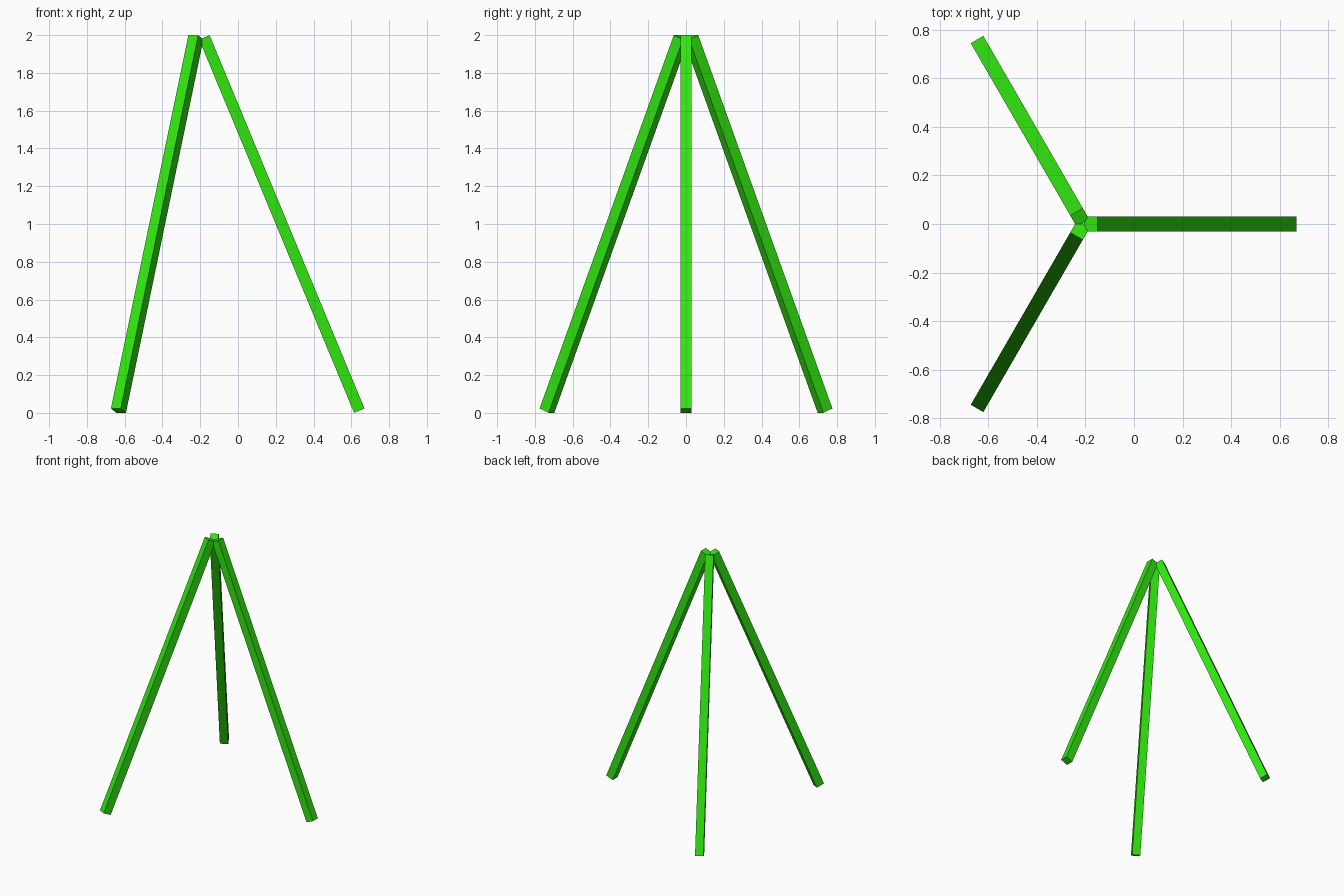
import bpy
from math import radians
from mathutils import Matrix, Vector

cube = bpy.data.objects.get("Cube")
if cube:
    bpy.data.objects.remove(cube, do_unlink=True)

# Single bright green
green = bpy.data.materials.new("bright_green")
green.use_nodes = True
color = (0.03, 0.78, 0.005, 1)
green.diffuse_color = color
green.node_tree.nodes["Principled BSDF"].inputs["Base Color"].default_value = color

HUB = Vector((-0.208, 0, 0))
WIDTH = 0.06
TOP = Vector((0.03, 0, 1.988))
FOOT = Vector((0.85, 0, 0.012))


def make_leg(name, angle):
    """Square bar leaning from the hub to the foot, turned about the hub."""
    axis = TOP - FOOT
    tilt = Vector((0, 0, 1)).rotation_difference(axis).to_matrix().to_4x4()
    bpy.ops.mesh.primitive_cube_add(size=1)
    leg = bpy.context.object
    leg.name = name
    leg.data.transform(
        Matrix.Translation(HUB)
        @ Matrix.Rotation(radians(angle), 4, "Z")
        @ Matrix.Translation((TOP + FOOT) / 2)
        @ tilt
        @ Matrix.Diagonal((WIDTH, WIDTH, axis.length, 1))
    )
    leg.data.materials.append(green)


# Three legs of the tripod
for name, angle in (("left_leg", 0), ("back_right_leg", 120), ("front_right_leg", 240)):
    make_leg(name, angle)
